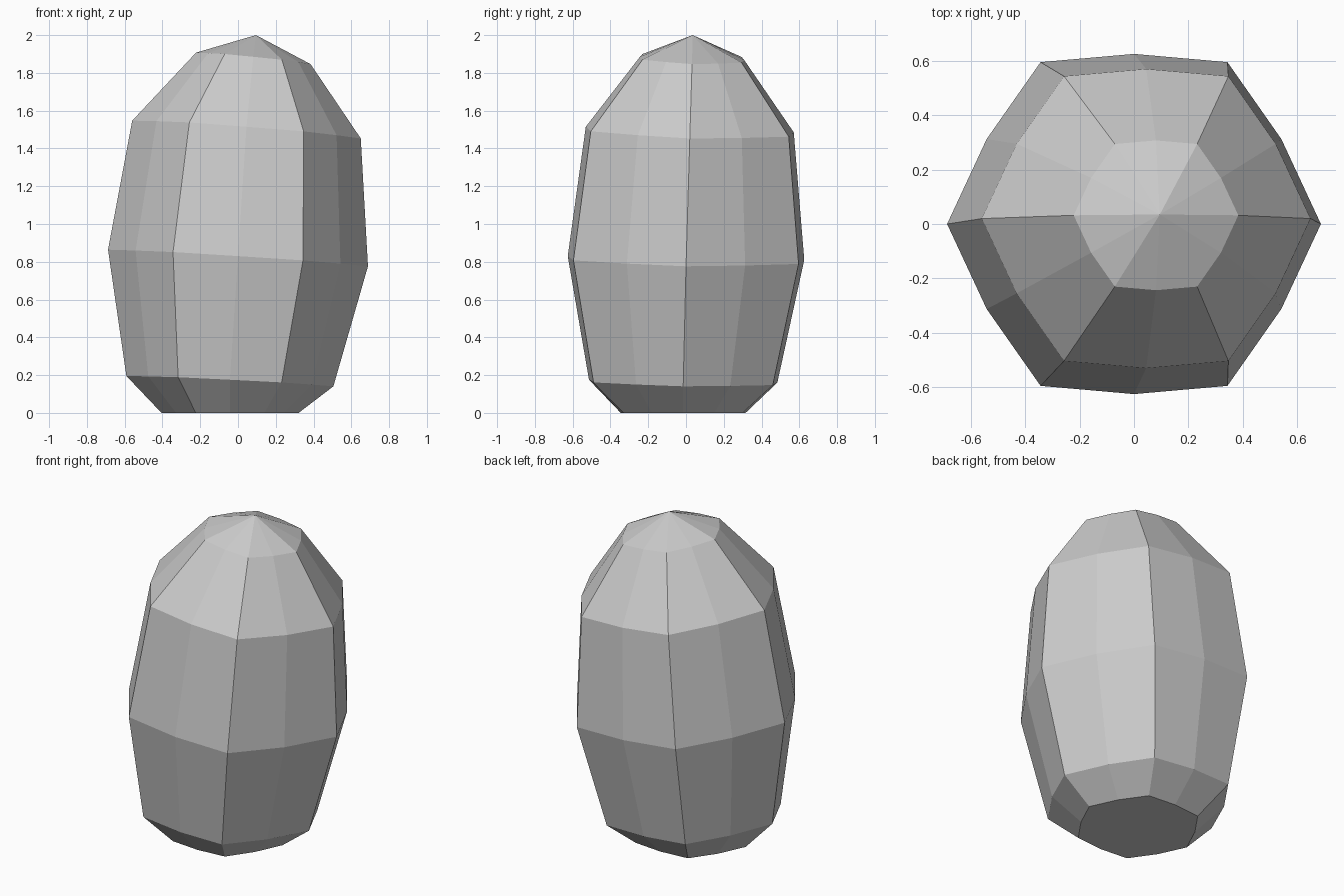
import bpy, bmesh, math

cube = bpy.data.objects.get("Cube")
if cube:
    bpy.data.objects.remove(cube, do_unlink=True)

# Plain grey stone
grey = bpy.data.materials.new("stone_grey")
grey.use_nodes = True
colour = (0.6, 0.6, 0.6, 1)
grey.diffuse_color = colour
bsdf = grey.node_tree.nodes["Principled BSDF"]
bsdf.inputs["Base Color"].default_value = colour
bsdf.inputs["Roughness"].default_value = 0.9

SIDES = 12
FLATTEN = 0.91  # every second corner is pulled in, giving a soft hexagon


def add_ring(bm, x, y, z, radius, tilt_x, tilt_y):
    """A soft hexagon of vertices on a slightly tilted plane."""
    ring = []
    for i in range(SIDES):
        angle = math.tau * i / SIDES
        r = radius * (FLATTEN if i % 2 else 1)
        dx, dy = r * math.cos(angle), r * math.sin(angle)
        ring.append(bm.verts.new((x + dx, y + dy, z + tilt_x * dx + tilt_y * dy)))
    return ring


# Rings from the base to the cap: centre x, y, z, radius, tilt in x, tilt in y
levels = [
    (-0.042, -0.015, 0.0, 0.363, 0, 0),
    (-0.043, -0.015, 0.168, 0.548, -0.05, -0.015),
    (0, 0, 0.82, 0.688, -0.064, -0.016),
    (0.045, 0.02, 1.5, 0.605, -0.078, -0.027),
    (0.081, 0.032, 1.877, 0.303, -0.1, -0.03),
]

bm = bmesh.new()
rings = [add_ring(bm, *level) for level in levels]

# Flat base, walls, and pointed cap
bm.faces.new(rings[0])
for low, high in zip(rings, rings[1:]):
    for i in range(SIDES):
        j = (i + 1) % SIDES
        bm.faces.new((low[i], low[j], high[j], high[i]))
tip = bm.verts.new((0.095, 0.035, 2))
for i in range(SIDES):
    bm.faces.new((rings[-1][i], rings[-1][(i + 1) % SIDES], tip))
bmesh.ops.recalc_face_normals(bm, faces=bm.faces)

mesh = bpy.data.meshes.new("stone")
bm.to_mesh(mesh)
bm.free()
mesh.materials.append(grey)
stone = bpy.data.objects.new("stone", mesh)
bpy.context.collection.objects.link(stone)
